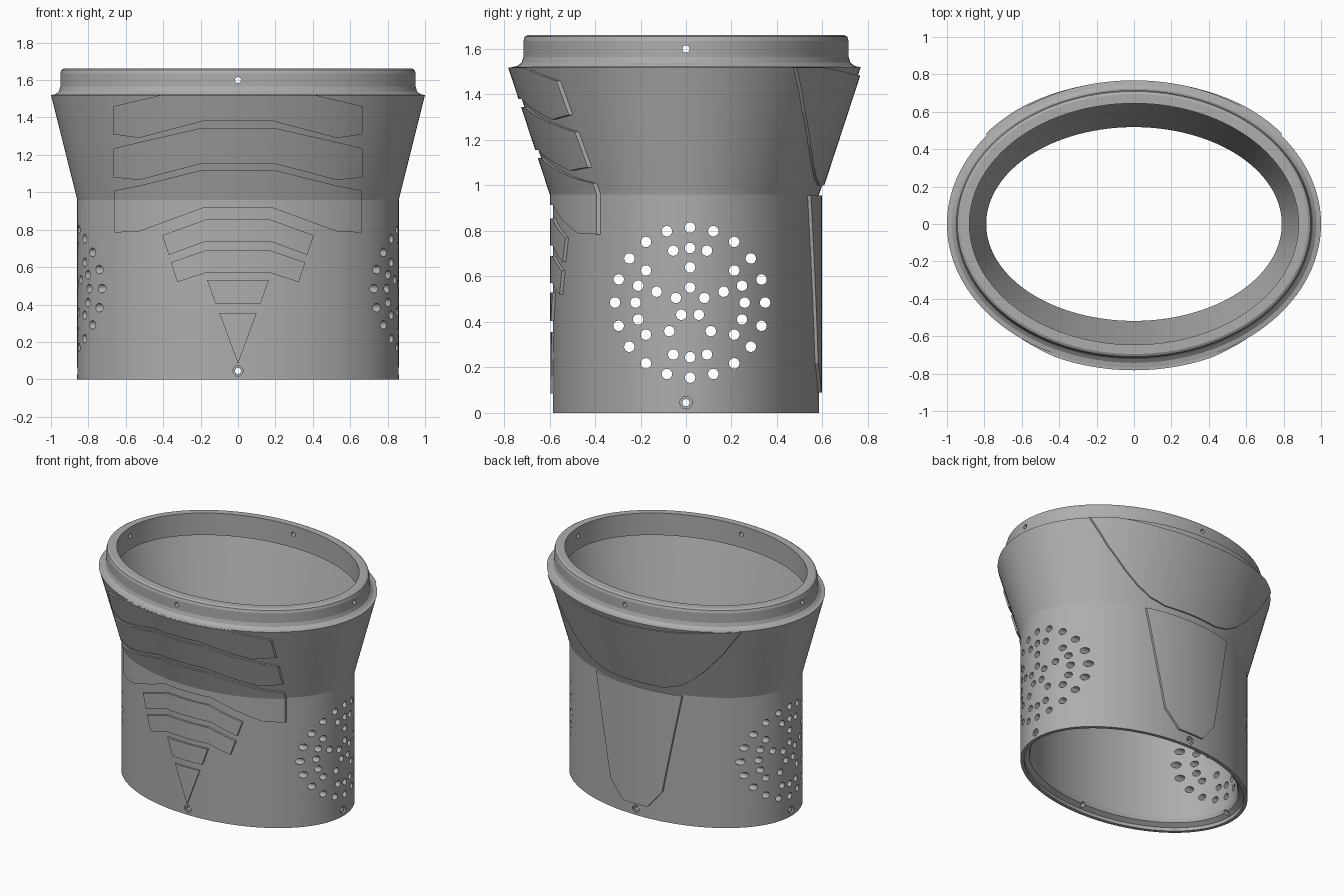
import bpy, bmesh, math
from mathutils import Matrix, Vector

if "Cube" in bpy.data.objects:
    bpy.data.objects.remove(bpy.data.objects["Cube"])

SEGMENTS = 160
grey = bpy.data.materials.new("matte_grey")
grey.use_nodes = True
grey.diffuse_color = (0.42, 0.42, 0.42, 1)
grey.node_tree.nodes["Principled BSDF"].inputs["Base Color"].default_value = (0.42, 0.42, 0.42, 1)


def make_object(name, bm):
    bmesh.ops.recalc_face_normals(bm, faces=bm.faces[:])
    mesh = bpy.data.meshes.new(name)
    bm.to_mesh(mesh)
    bm.free()
    mesh.materials.append(grey)
    obj = bpy.data.objects.new(name, mesh)
    bpy.context.collection.objects.link(obj)
    return obj


def elliptical_ring(name, profile):
    """Closed profile of (half width, half depth, height) swept round an ellipse."""
    bm = bmesh.new()
    rings = []
    for a, b, z in profile:
        angles = [math.tau * i / SEGMENTS for i in range(SEGMENTS)]
        rings.append([bm.verts.new((a * math.cos(t), b * math.sin(t), z)) for t in angles])
    for k, ring in enumerate(rings):
        above = rings[(k + 1) % len(rings)]
        for i in range(SEGMENTS):
            j = (i + 1) % SEGMENTS
            bm.faces.new((ring[i], ring[j], above[j], above[i]))
    return make_object(name, bm)


def boolean(obj, cutter, operation):
    mod = obj.modifiers.new("cut", 'BOOLEAN')
    mod.operation = operation
    mod.solver = 'EXACT'
    mod.object = cutter
    bpy.context.view_layer.objects.active = obj
    bpy.ops.object.modifier_apply(modifier=mod.name)
    bpy.data.objects.remove(cutter)


def smooth(obj):
    bpy.ops.object.select_all(action='DESELECT')
    obj.select_set(True)
    bpy.context.view_layer.objects.active = obj
    bpy.ops.object.shade_smooth_by_angle(angle=math.radians(10))


def add_rod(bm, start, end, radius):
    start, end = Vector(start), Vector(end)
    axis = end - start
    turn = axis.to_track_quat('Z', 'Y').to_matrix().to_4x4()
    bmesh.ops.create_cone(bm, cap_ends=True, segments=20, radius1=radius, radius2=radius,
                          depth=axis.length, matrix=Matrix.Translation((start + end) / 2) @ turn)


# Hollow body: straight sleeve, flared shoulder, stepped collar, inner lips
body = elliptical_ring("sleeve_body", [
    (0.86, 0.585, 0), (0.86, 0.585, 0.96), (1.0, 0.768, 1.52),
    (0.975, 0.742, 1.525), (0.957, 0.723, 1.54), (0.95, 0.715, 1.565),
    (0.95, 0.715, 1.635), (0.944, 0.709, 1.654), (0.93, 0.695, 1.662),
    (0.88, 0.645, 1.662), (0.88, 0.645, 1.5), (0.93, 0.695, 1.49),
    (0.79, 0.518, 0.94), (0.79, 0.518, 0.07), (0.8, 0.527, 0.045),
    (0.835, 0.56, 0.025), (0.835, 0.56, 0)])

# Vent holes: concentric rings through both sides
holes = bmesh.new()
gaps = (54, 126, 234, 306)
for radius, count, skipped in ((0.33, 20, ()), (0.24, 20, gaps), (0.155, 5, ()), (0.066, 5, ())):
    for i in range(count):
        degrees = (90 + 360 / count * i) % 360
        if round(degrees) in skipped:
            continue
        t = math.radians(degrees)
        y, z = 0.018 + radius * math.cos(t), 0.485 + radius * math.sin(t)
        add_rod(holes, (-1.2, y, z), (1.2, y, z), 0.023)

# Pin holes in the collar and the foot, the foot ones counterbored
bores = bmesh.new()
for dx, dy, reach in ((1, 0, 0.86), (-1, 0, 0.86), (0, 1, 0.585), (0, -1, 0.585)):
    out = Vector((dx, dy, 0))
    for height in (0.045, 1.6):
        lift = Vector((0, 0, height))
        add_rod(holes, out * 0.3 + lift, out * 1.2 + lift, 0.016)
    lift = Vector((0, 0, 0.045))
    add_rod(bores, out * (reach - 0.012) + lift, out * (reach + 0.1) + lift, 0.027)
boolean(body, make_object("hole_cutter", holes), 'DIFFERENCE')
boolean(body, make_object("bore_cutter", bores), 'DIFFERENCE')
smooth(body)


def raised_plate(name, half, side, height):
    """Plate following the body; half is its +x outline (x, z) from top to bottom."""
    inset = 0.02
    plate = elliptical_ring(name, [
        (0.86 + height, 0.585 + height, 0.02), (0.86 + height, 0.585 + height, 0.96),
        (1.0 + height, 0.768 + height, 1.519), (1.0 - inset, 0.768 - inset, 1.519),
        (0.86 - inset, 0.585 - inset, 0.96), (0.86 - inset, 0.585 - inset, 0.02)])
    outline = half + [(-x, z) for x, z in reversed(half) if x > 0]
    bm = bmesh.new()
    face = bm.faces.new([bm.verts.new((x, side * 0.05, z)) for x, z in outline])
    grown = bmesh.ops.extrude_face_region(bm, geom=[face])["geom"]
    moved = [v for v in grown if isinstance(v, bmesh.types.BMVert)]
    bmesh.ops.translate(bm, verts=moved, vec=(0, side * 1.2, 0))
    if not face.is_valid or len([f for f in bm.faces if len(f.verts) == len(outline)]) < 2:
        bmesh.ops.holes_fill(bm, edges=bm.edges[:])
    boolean(plate, make_object("plate_cutter", bm), 'INTERSECT')
    smooth(plate)


# Front armour: three wide chevrons, two narrow ones, a bar and a point
FRONT, BACK = -1, 1
raised_plate("upper_chevron", [(0.2, 1.57), (0.665, 1.46), (0.665, 1.31), (0.53, 1.29),
                               (0.19, 1.38)], FRONT, 0.014)
raised_plate("middle_chevron", [(0.19, 1.345), (0.54, 1.265), (0.665, 1.235), (0.665, 1.08),
                                (0.53, 1.065), (0.19, 1.155)], FRONT, 0.014)
raised_plate("lower_chevron", [(0.19, 1.12), (0.53, 1.035), (0.66, 1.01), (0.66, 0.785),
                               (0.53, 0.79), (0.19, 0.915)], FRONT, 0.014)
raised_plate("small_chevron_upper", [(0.17, 0.855), (0.405, 0.77), (0.37, 0.665),
                                     (0.18, 0.735)], FRONT, 0.014)
raised_plate("small_chevron_lower", [(0.17, 0.69), (0.36, 0.625), (0.325, 0.52),
                                     (0.17, 0.57)], FRONT, 0.014)
raised_plate("front_bar", [(0.165, 0.53), (0.12, 0.405)], FRONT, 0.014)
raised_plate("front_point", [(0.1, 0.355), (0, 0.085)], FRONT, 0.01)

# Back: curved shoulder panel over a tapered lower panel
raised_plate("back_shoulder_panel", [(0, 1.48), (0.35, 1.492), (0.68, 1.522), (0.8, 1.535),
                                     (0.66, 1.33), (0.53, 1.18), (0.43, 1.09), (0.33, 1.03),
                                     (0.22, 1.0)], BACK, 0.01)
raised_plate("back_lower_panel", [(0.35, 0.955), (0.21, 0.22), (0.1, 0.09)], BACK, 0.014)
